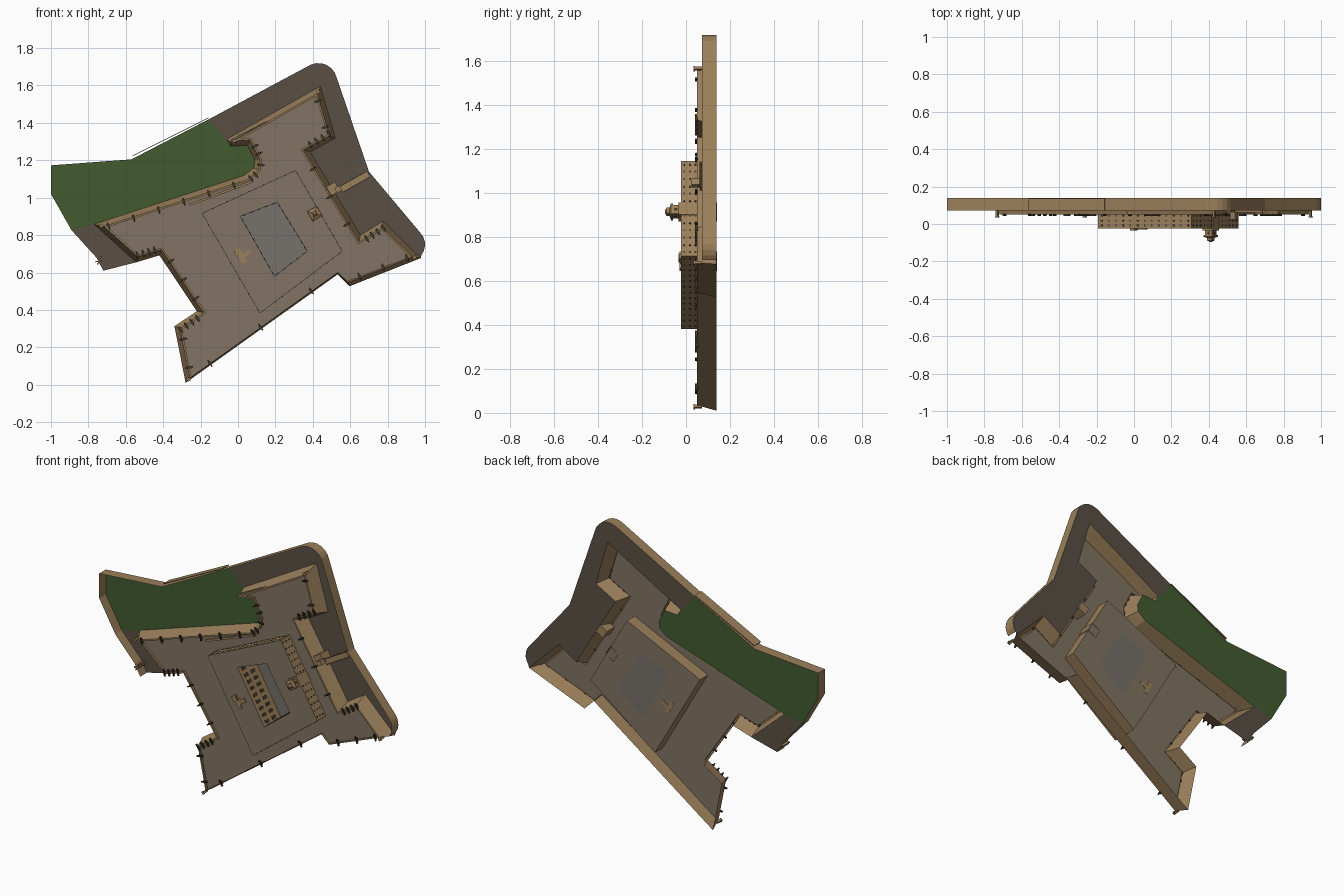
import bpy, bmesh, math
from mathutils import Vector, Matrix

if "Cube" in bpy.data.objects:
    bpy.data.objects.remove(bpy.data.objects["Cube"])

GROUND, RIM, TOP, DECK, ROOF = 0.138, 0.073, 0.05, 0.062, -0.023


def mat(name, c):
    m = bpy.data.materials.new(name)
    m.diffuse_color = (*c, 1)
    m.use_nodes = True
    m.node_tree.nodes["Principled BSDF"].inputs["Base Color"].default_value = m.diffuse_color
    return m


TAN = mat("tan_stone", (0.33, 0.215, 0.105))
EARTH = mat("deck_stone", (0.22, 0.175, 0.125))
MOAT = mat("moat_floor", (0.10, 0.08, 0.06))
GRASS = mat("grass", (0.055, 0.105, 0.03))
YARD = mat("yard_floor", (0.18, 0.165, 0.145))
DARK = mat("openings", (0.05, 0.038, 0.022))


def finish(name, bm, m):
    me = bpy.data.meshes.new(name)
    bm.to_mesh(me)
    bm.free()
    me.materials.append(m)
    ob = bpy.data.objects.new(name, me)
    bpy.context.collection.objects.link(ob)
    return ob


def loft(name, loops, m, closed=True, cap=False):
    """Skin a list of (plan outline, depth) loops."""
    bm = bmesh.new()
    rows = [[bm.verts.new((x, y, z)) for x, z in pts] for pts, y in loops]
    n = len(rows[0])
    for a, b in zip(rows, rows[1:]):
        for i in range(n if closed else n - 1):
            j = (i + 1) % n
            bm.faces.new((a[i], a[j], b[j], b[i]))
    if cap:
        bm.faces.new(rows[-1])
    return finish(name, bm, m)


def flat(name, pts, y, m, hole=None):
    bm = bmesh.new()
    for ring in [pts] + ([hole] if hole else []):
        vs = [bm.verts.new((x, y, z)) for x, z in ring]
        for i in range(len(vs)):
            bm.edges.new((vs[i - 1], vs[i]))
    bmesh.ops.triangle_fill(bm, edges=bm.edges[:], use_beauty=True, normal=(0, -1, 0))
    for f in bm.faces:
        f.normal_update()
        if f.normal.y > 0:
            f.normal_flip()
    return finish(name, bm, m)


def inset(pts, widths):
    """Move each edge of a counter-clockwise outline inwards by its own width."""
    out, n = [], len(pts)
    for i in range(n):
        p0, p1, p2 = (Vector(pts[k % n]) for k in (i - 1, i, i + 1))
        d1, d2 = (p1 - p0).normalized(), (p2 - p1).normalized()
        a = p1 + Vector((-d1.y, d1.x)) * widths[i - 1]
        b = p1 + Vector((-d2.y, d2.x)) * widths[i]
        t = (b - a).cross(d2) / d1.cross(d2)
        out.append(tuple(a + d1 * t))
    return out


def boxes(name, items, m):
    """Each item: plan centre, depth centre, plan angle, size along / depth / across."""
    bm = bmesh.new()
    for (x, z), y, ang, size in items:
        M = Matrix.Translation((x, y, z)) @ Matrix.Rotation(-ang, 4, 'Y') @ Matrix.Diagonal((*size, 1))
        bmesh.ops.create_cube(bm, size=1, matrix=M)
    return finish(name, bm, m)


def along(p, q, n, off=0.0):
    """n evenly spaced points between p and q, shifted sideways, with the edge angle."""
    p, q = Vector(p), Vector(q)
    d = (q - p).normalized()
    side = Vector((-d.y, d.x)) * off
    return [(tuple(p.lerp(q, (i + 0.5) / n) + side), math.atan2(d.y, d.x)) for i in range(n)]


# bastioned fort outline
fort = [(-.28, .01), (.533, .59), (.597, .527), (.977, .677), (.774, .875), (.655, .80),
        (.385, 1.245), (.52, 1.318), (.44, 1.596), (-.06, 1.313), (-.04, 1.275), (.05, 1.28),
        (.09, 1.2), (.085, 1.16), (.035, 1.12), (-.77, .858), (-.543, .655), (-.42, .692),
        (-.22, .393), (-.34, .313)]
w = [.01, .01] + [.036] * 18
w[9] = .02
w[2] = .03
crest = inset(fort, [k * .75 for k in w])
inner = inset(fort, w)
loft("rampart_wall", [(fort, GROUND), (crest, TOP), (inner, TOP), (inner, DECK)], TAN)

# deck with an opening for the raised block
block = [(-.193, .917), (.117, .382), (.558, .714), (.308, 1.147)]
court = [(.013, .90), (.195, .58), (.37, .714), (.21, .976)]
flat("deck", inner, DECK, EARTH, hole=block)
loft("block_walls", [(block, GROUND), (block, ROOF)], TAN)
loft("block_roof", [(block, ROOF), (court, ROOF)], EARTH)
loft("courtyard_walls", [(court, ROOF), (court, GROUND)], TAN)
flat("block_base", block, GROUND, EARTH, hole=court)
flat("courtyard_floor", court, GROUND, YARD)

# windows on the outer block walls and arches in the courtyard
wins = []
for i in range(4):
    for y in (-.008, .018, .044):
        for c, a in along(block[i], block[(i + 1) % 4], 13):
            wins.append((c, y, a, (.009, .009, .004)))
boxes("block_windows", wins, DARK)
arches = []
for i, n in enumerate((9, 5, 8, 5)):
    for y in (.02, .085):
        for c, a in along(court[i], court[(i + 1) % 4], n):
            arches.append((c, y, a, (.02, .035, .005)))
boxes("courtyard_arches", arches, DARK)

# moat outline, clockwise from the lower left, with rounded outer corners
arc1 = [(.43 + .10 * math.cos(math.radians(t)), 1.62 + .10 * math.sin(math.radians(t)))
        for t in range(115, 10, -17)]
arc2 = [(.91 + .09 * math.cos(math.radians(t)), .75 + .09 * math.sin(math.radians(t)))
        for t in range(42, -41, -16)]
west = [(-.72, .61), (-.757, .68), (-.89, .826), (-1, 1.02), (-1, 1.173), (-.57, 1.205), (-.155, 1.42)]
east = arc1 + [(.70, 1.14)] + arc2
loft("moat_wall", [(west + east, GROUND), (west + east, RIM)], TAN, closed=False)
flat("grass_floor", west[2:] + fort[10:16], GROUND, GRASS)
flat("moat_floor_west", west[:3] + [fort[15], fort[16]], GROUND, MOAT)
flat("moat_floor_east", [west[-1]] + east + fort[3:11], GROUND, MOAT)
boxes("outer_bank_strip", [((-.36, 1.326), .105, math.atan2(.2, .4), (.455, .065, .004))], TAN)
boxes("moat_end_walls", [((-.74, .665), .105, 1.1, (.05, .065, .006)),
                         ((-.745, .66), .105, 0.15, (.035, .065, .006))], TAN)

# entrance bridge with gatehouse inside the wall
ang = math.atan2(.085, .15)
boxes("bridge", [((.625, 1.085), .077, ang, (.17, .012, .035)),
                 ((.615, 1.10), .068, ang, (.17, .014, .004)),
                 ((.632, 1.07), .068, ang, (.17, .014, .004)),
                 ((.60, 1.07), .11, ang, (.012, .055, .03)),
                 ((.66, 1.105), .11, ang, (.012, .055, .03))], TAN)
boxes("gatehouse", [((.495, 1.04), .10, ang, (.085, .074, .055)),
                    ((.535, 1.045), .045, ang, (.03, .04, .03))], TAN)


# watchtower on the roof
def square(r, c=(.41, .915), rot=30):
    return [(c[0] + r * math.cos(math.radians(rot + 45 + 90 * k)),
             c[1] + r * math.sin(math.radians(rot + 45 + 90 * k))) for k in range(4)]


loft("watchtower", [(square(.045), GROUND + .002), (square(.045), -.034), (square(.032), -.034),
                    (square(.032), -.06), (square(.04), -.06), (square(.04), -.068), (square(.02), -.075),
                    (square(.02), -.088), (square(.007), -.095)], TAN, cap=True)
boxes("tower_windows", [((.41 + .023 * math.cos(a), .915 + .023 * math.sin(a)), -.047,
                         a + math.pi / 2, (.014, .016, .003))
                        for a in (math.radians(30 + 90 * k) for k in range(4))], DARK)

# T-shaped stair housing
sa = math.radians(-60)
boxes("stair_housing", [((.015, .69), .055, sa, (.085, .17, .026)),
                        ((.045, .70), .055, sa + math.pi / 2, (.05, .17, .024)),
                        ((-.002, .705), -.028, sa, (.03, .014, .03))], TAN)

# ramp step beside the long curtain
boxes("firing_step", [((-.09, 1.025), .058, math.atan2(.118, .32), (.36, .012, .012))], TAN)

# cannons in the embrasures along flanks and curtains
guns, slots = [], []
for i, n in ((4, 4), (6, 4), (11, 2), (12, 1), (13, 2), (16, 4), (18, 4), (2, 3), (14, 6),
             (17, 3), (5, 3), (7, 2), (19, 2), (0, 3)):
    for c, a in along(fort[i], fort[(i + 1) % 20], n, w[i] * .95):
        guns.append((c, .046, a, (.007, .009, .042)))
        slots.append((c, .052, a, (.014, .007, .022)))
boxes("cannons", guns, DARK)
boxes("embrasures", slots, DARK)

# sentry posts at the bastion tips
posts = []
for i in (0, 3, 8, 15):
    p = Vector(inner[i]).lerp(Vector(fort[i]), .45)
    posts += [(tuple(p), .055, .5, (.013, .036, .013)), (tuple(p), .037, .5, (.018, .006, .018))]
boxes("sentry_posts", posts, TAN)
